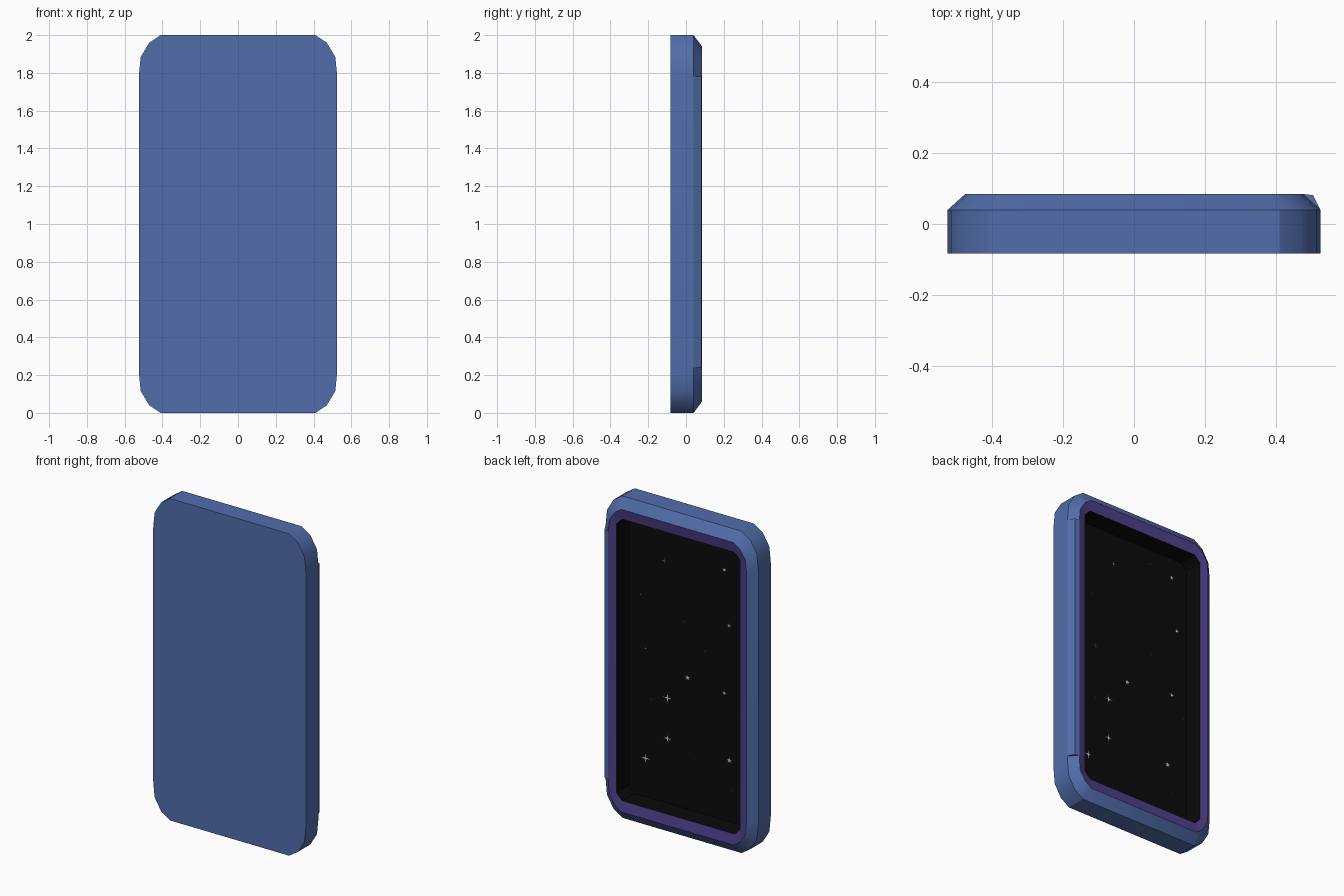
import bpy, bmesh, math

if "Cube" in bpy.data.objects:
    bpy.data.objects.remove(bpy.data.objects["Cube"])

ZC = 1.0  # height of the panel centre


def material(name, rgb):
    m = bpy.data.materials.new(name)
    m.diffuse_color = (*rgb, 1)
    m.use_nodes = True
    m.node_tree.nodes["Principled BSDF"].inputs["Base Color"].default_value = m.diffuse_color
    return m


BLUE = material("blue", (0.085, 0.155, 0.41))
PURPLE = material("purple", (0.075, 0.05, 0.26))
BLACK = material("black", (0.003, 0.003, 0.003))
WHITE = material("white", (0.8, 0.8, 0.8))


def make_object(name, bm, mat, smooth=True):
    mesh = bpy.data.meshes.new(name)
    bm.to_mesh(mesh)
    bm.free()
    mesh.materials.append(mat)
    ob = bpy.data.objects.new(name, mesh)
    bpy.context.collection.objects.link(ob)
    if smooth:
        bpy.ops.object.select_all(action='DESELECT')
        ob.select_set(True)
        bpy.context.view_layer.objects.active = ob
        bpy.ops.object.shade_smooth_by_angle(angle=math.radians(30))
    return ob


def outline(corner):
    """Mirror one corner (top to side) into a full counter-clockwise loop."""
    c = corner[::-1]  # side to top
    return (c + [(-x, z) for x, z in corner]
            + [(-x, -z) for x, z in c] + [(x, -z) for x, z in corner])


def loft(name, rings, mat, cap_first=False, cap_last=False):
    bm = bmesh.new()
    loops = [[bm.verts.new((x, y, ZC + z)) for x, z in outline(corner)]
             for corner, y in rings]
    n = len(loops[0])
    for a, b in zip(loops, loops[1:]):
        for j in range(n):
            k = (j + 1) % n
            bm.faces.new((a[j], b[j], b[k], a[k]))
    if cap_first:
        bm.faces.new(loops[0])
    if cap_last:
        bm.faces.new(loops[-1][::-1])
    return make_object(name, bm, mat)


outer = [(0.41, 1.0), (0.47, 0.96), (0.515, 0.885), (0.525, 0.785)]
rim = [(0.385, 0.94), (0.43, 0.91), (0.467, 0.855), (0.475, 0.78)]
opening = [(0.385, 0.875), (0.40, 0.862), (0.413, 0.848), (0.425, 0.835)]

# Blue shell, purple trim ring and dark recess share their border loops
loft("case", [(outer, -0.083), (outer, 0.04), (rim, 0.085)], BLUE, cap_first=True)
loft("trim_ring", [(rim, 0.085), (opening, 0.075)], PURPLE)
loft("dark_recess", [(opening, 0.075), (opening, -0.045)], BLACK, cap_last=True)

# Raised strip filling the bevel along one long side
bm = bmesh.new()
section = [(0.525, 0.04), (0.505, 0.081), (0.475, 0.085)]
low, high = ([bm.verts.new((x, y, z)) for x, y in section] for z in (0.24, 1.78))
for j in range(3):
    k = (j + 1) % 3
    bm.faces.new((low[j], low[k], high[k], high[j]))
bm.faces.new(low[::-1])
bm.faces.new(high)
make_object("side_strip", bm, BLUE, smooth=False)

# Stars at several depths: x, y, z, radius, points
stars = [
    (0.15, 0.0, 1.65, 0.022, 4), (-0.27, 0.01, 1.71, 0.018, 5),
    (-0.305, 0.013, 1.374, 0.018, 5), (0.017, -0.038, 0.944, 0.02, 5),
    (-0.27, 0.01, 0.944, 0.018, 5), (0.155, -0.038, 0.782, 0.035, 4),
    (0.155, -0.038, 0.53, 0.033, 4), (0.305, -0.038, 0.367, 0.035, 4),
    (-0.275, -0.032, 0.511, 0.022, 5), (0.31, 0.0, 1.40, 0.011, 4),
    (0.28, -0.003, 1.07, 0.017, 4), (0.015, 0.0, 1.31, 0.008, 4),
    (-0.13, 0.0, 1.165, 0.01, 4), (0.01, 0.0, 1.55, 0.006, 4),
    (-0.12, 0.0, 1.75, 0.006, 4), (0.26, -0.03, 0.75, 0.008, 4),
    (0.0, -0.03, 0.49, 0.007, 4), (-0.3, -0.03, 0.33, 0.007, 4),
    (-0.36, 0.0, 0.83, 0.007, 4),
]
bm = bmesh.new()
for x, y, z, r, pts in stars:
    inner = 0.22 if pts == 4 else 0.45
    verts = []
    for i in range(pts * 2):
        a = math.pi / 2 - math.pi * i / pts
        d = r * (inner if i % 2 else 1)
        verts.append(bm.verts.new((x + d * math.cos(a), y, z + d * math.sin(a))))
    bm.faces.new(verts)
make_object("stars", bm, WHITE, smooth=False)
